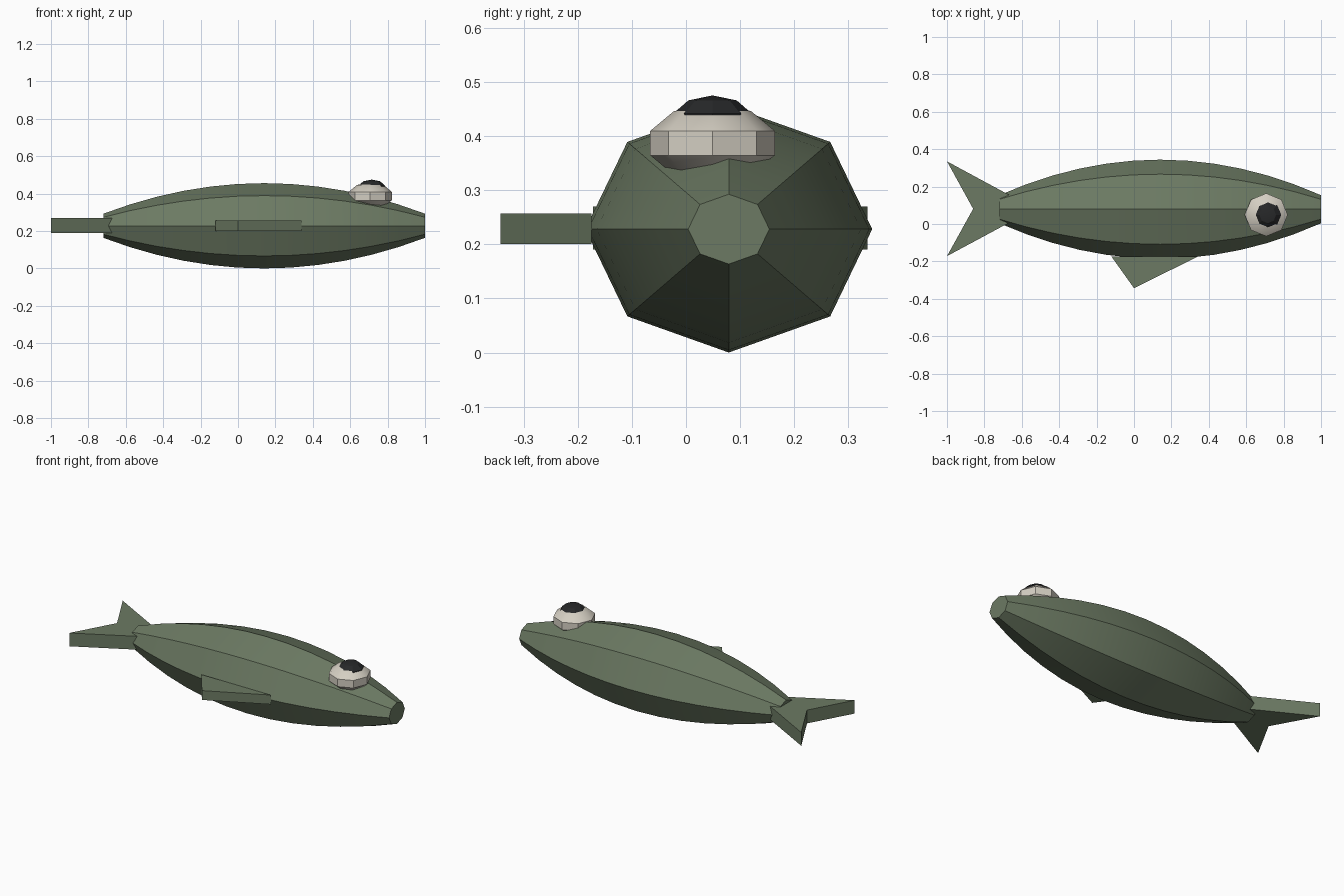
import bpy, bmesh, math
from mathutils import Matrix

cube = bpy.data.objects.get("Cube")
if cube:
    bpy.data.objects.remove(cube, do_unlink=True)


def material(name, rgb):
    m = bpy.data.materials.new(name)
    m.use_nodes = True
    m.diffuse_color = (*rgb, 1)
    m.node_tree.nodes["Principled BSDF"].inputs["Base Color"].default_value = (*rgb, 1)
    return m


green = material("olive green", (0.15, 0.195, 0.125))
ivory = material("ivory", (0.66, 0.62, 0.54))
black = material("black", (0.02, 0.021, 0.022))


def finish(bm, name, mat, smooth=False):
    bmesh.ops.recalc_face_normals(bm, faces=bm.faces)
    mesh = bpy.data.meshes.new(name)
    bm.to_mesh(mesh)
    bm.free()
    mesh.materials.append(mat)
    ob = bpy.data.objects.new(name, mesh)
    bpy.context.collection.objects.link(ob)
    if smooth:
        bpy.ops.object.select_all(action="DESELECT")
        ob.select_set(True)
        bpy.context.view_layer.objects.active = ob
        bpy.ops.object.shade_smooth_by_angle(angle=math.radians(30))
    return ob


def plate(name, outline, z0, z1):
    """Flat fin: an outline in x, y extruded from z0 to z1."""
    bm = bmesh.new()
    face = bm.faces.new([bm.verts.new((x, y, z0)) for x, y in outline])
    top = bmesh.ops.extrude_face_region(bm, geom=[face])["geom"]
    bmesh.ops.translate(bm, vec=(0, 0, z1 - z0),
                        verts=[v for v in top if isinstance(v, bmesh.types.BMVert)])
    finish(bm, name, green)


def dome(name, mat, centre, radius, height):
    """Squashed low-poly ball."""
    bm = bmesh.new()
    bmesh.ops.create_uvsphere(bm, u_segments=8, v_segments=5, radius=1)
    bmesh.ops.transform(bm, verts=bm.verts, matrix=Matrix.Translation(centre)
                        @ Matrix.Diagonal((radius, radius, height, 1)))
    finish(bm, name, mat, True)


# Body: octagonal rings along x, tapered towards blunt ends
mid_x, mid_y, mid_z = 0.14, 0.079, 0.228
half, steps, sides = 0.86, 12, 8
bm = bmesh.new()
rings = []
for i in range(steps + 1):
    t = 2 * i / steps - 1
    r = 0.075 + 0.19 * (1 - t * t)
    rings.append([bm.verts.new((mid_x + half * t,
                                mid_y + r * math.cos(math.tau * k / sides),
                                mid_z + 0.86 * r * math.sin(math.tau * k / sides)))
                  for k in range(sides)])
for a, b in zip(rings, rings[1:]):
    for k in range(sides):
        n = (k + 1) % sides
        bm.faces.new((a[k], a[n], b[n], b[k]))
bm.faces.new(rings[0])
bm.faces.new(rings[-1])
finish(bm, "body", green, True)

# Fins
plate("tail_fin", [(-1, 0.335), (-0.86, 0.081), (-1, -0.172), (-0.53, 0.081)], 0.19, 0.27)
plate("side_fin", [(-0.12, -0.175), (0, -0.343), (0.34, -0.175)], 0.201, 0.257)

# Eye
dome("eye", ivory, (0.707, 0.049, 0.387), 0.121, 0.073)
dome("pupil", black, (0.715, 0.049, 0.427), 0.076, 0.048)
